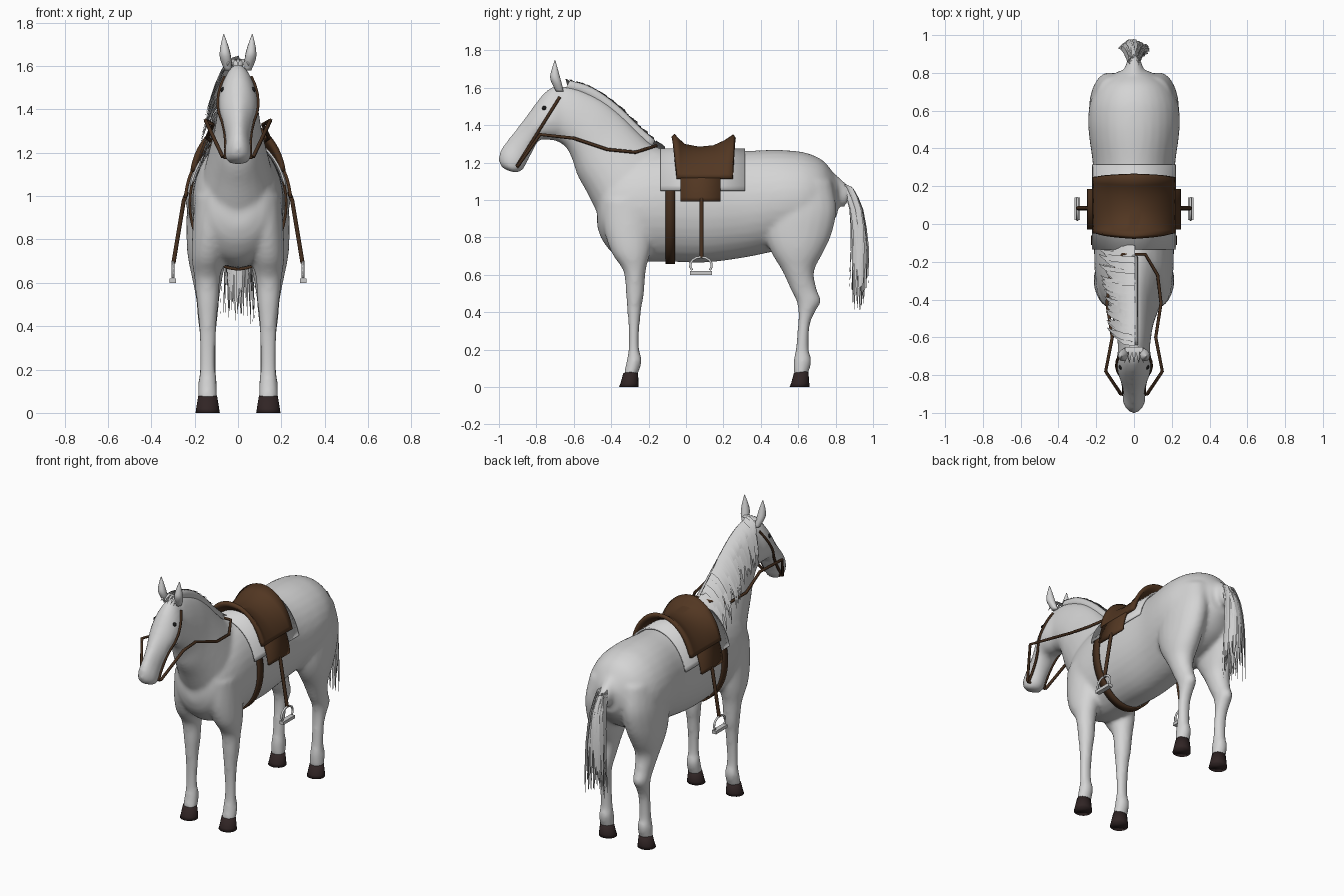
import bpy, math, random
from mathutils import Vector
from mathutils.bvhtree import BVHTree

if "Cube" in bpy.data.objects:
    bpy.data.objects.remove(bpy.data.objects["Cube"])

random.seed(4)


def material(name, rgb):
    m = bpy.data.materials.new(name)
    m.diffuse_color = (*rgb, 1)
    m.use_nodes = True
    m.node_tree.nodes["Principled BSDF"].inputs["Base Color"].default_value = m.diffuse_color
    return m


COAT = material("pale grey coat", (0.66, 0.66, 0.66))
HAIR = material("pale hair", (0.62, 0.62, 0.62))
HOOF = material("dark hoof", (0.03, 0.018, 0.018))
LEATHER = material("brown leather", (0.085, 0.038, 0.016))
STRAP = material("dark strap", (0.06, 0.028, 0.013))
METAL = material("light metal", (0.6, 0.6, 0.6))
BLACK = material("black eye", (0.01, 0.01, 0.01))


def make(name, verts, faces, mat, smooth=True):
    me = bpy.data.meshes.new(name)
    me.from_pydata([tuple(v) for v in verts], [], faces)
    me.materials.append(mat)
    ob = bpy.data.objects.new(name, me)
    bpy.context.collection.objects.link(ob)
    for p in me.polygons:
        p.use_smooth = smooth
    return ob


def spline(rows, n=4):
    """Catmull-Rom interpolation of rows of numbers."""
    out = []
    for i in range(len(rows) - 1):
        a, b, c, d = (rows[max(i - 1, 0)], rows[i], rows[i + 1], rows[min(i + 2, len(rows) - 1)])
        for k in range(n):
            t = k / n
            out.append([q + 0.5 * t * (r - p + t * (2 * p - 5 * q + 4 * r - s + t * (3 * (q - r) + s - p)))
                        for p, q, r, s in zip(a, b, c, d)])
    return out + [list(rows[-1])]


def loft(name, rows, mat=COAT, taper=0.0, seg=24, n=4):
    """Rows: (y, z) of one edge, (y, z) of the opposite edge, centre x, half width."""
    vs, rows = [], spline(rows, n)
    for y1, z1, y2, z2, cx, hw in rows:
        for k in range(seg):
            a = math.tau * k / seg
            s = math.sin(a)
            vs.append((cx + hw * math.cos(a) * (1 - taper * s),
                       (y1 + y2) / 2 + (y1 - y2) / 2 * s, (z1 + z2) / 2 + (z1 - z2) / 2 * s))
    fs = [(i * seg + k, i * seg + (k + 1) % seg, (i + 1) * seg + (k + 1) % seg, (i + 1) * seg + k)
          for i in range(len(rows) - 1) for k in range(seg)]
    fs += [tuple(range(seg))[::-1], tuple(range(len(vs) - seg, len(vs)))]
    return make(name, vs, fs, mat)


def tube(name, pts, r, mat, cyclic=False):
    cu = bpy.data.curves.new(name, 'CURVE')
    cu.dimensions, cu.bevel_depth, cu.bevel_resolution, cu.use_fill_caps = '3D', r, 1, True
    sp = cu.splines.new('POLY')
    sp.points.add(len(pts) - 1)
    for p, q in zip(sp.points, pts):
        p.co = (*q, 1)
    sp.use_cyclic_u = cyclic
    cu.materials.append(mat)
    ob = bpy.data.objects.new(name, cu)
    bpy.context.collection.objects.link(ob)
    return ob


# Body masses: torso, neck, head, tail dock
torso = [(-.475, .86, .99, .06), (-.445, .78, 1.12, .14), (-.37, .70, 1.20, .185), (-.25, .67, 1.25, .208),
         (-.1, .67, 1.268, .212), (.1, .665, 1.265, .217), (.3, .69, 1.262, .217), (.45, .72, 1.268, .236),
         (.55, .74, 1.265, .243), (.65, .76, 1.25, .23), (.74, .82, 1.205, .18), (.81, .92, 1.11, .08)]
parts = [loft("torso", [(y, t, y, b, 0, w) for y, b, t, w in torso], seg=32)]
neck = [(-.02, 1.25, -.40, .80, 0, .17), (-.16, 1.285, -.47, .92, 0, .16), (-.25, 1.36, -.53, 1.04, 0, .135),
        (-.34, 1.45, -.58, 1.13, 0, .112), (-.44, 1.53, -.61, 1.22, 0, .098),
        (-.55, 1.585, -.65, 1.29, 0, .088), (-.63, 1.61, -.73, 1.33, 0, .08)]
parts.append(loft("neck", neck, taper=.2))
head = [(-.60, 1.60, -.60, 1.34, 0, .06), (-.70, 1.61, -.66, 1.32, 0, .085), (-.765, 1.565, -.73, 1.32, 0, .09),
        (-.83, 1.48, -.785, 1.32, 0, .08), (-.89, 1.40, -.82, 1.26, 0, .064), (-.95, 1.325, -.85, 1.20, 0, .056),
        (-.995, 1.26, -.87, 1.165, 0, .06), (-1.0, 1.20, -.90, 1.145, 0, .052), (-.975, 1.165, -.93, 1.15, 0, .02)]
parts.append(loft("head", head, taper=.22))
parts.append(loft("tail_dock", [(.74, 1.19, .74, 1.0, 0, .07), (.83, 1.11, .81, .97, 0, .05),
                                (.89, 1.06, .85, .96, 0, .035)]))

# Legs: height, front edge, back edge, centre x, half width
fore = [(1.0, -.45, -.15, .11, .09), (.85, -.44, -.17, .125, .085), (.72, -.40, -.19, .138, .076),
        (.62, -.335, -.215, .142, .06), (.5, -.322, -.224, .14, .05), (.42, -.315, -.238, .14, .042),
        (.3, -.307, -.25, .14, .037), (.2, -.308, -.25, .14, .037), (.14, -.318, -.235, .14, .043),
        (.06, -.335, -.26, .14, .045)]
hind = [(1.1, .44, .78, .11, .10), (.95, .42, .805, .13, .105), (.82, .42, .78, .138, .10),
        (.72, .455, .735, .142, .09), (.62, .515, .685, .142, .07), (.52, .56, .70, .14, .053),
        (.46, .59, .722, .14, .048), (.40, .60, .69, .14, .042), (.33, .598, .662, .14, .038),
        (.2, .586, .657, .14, .037), (.14, .574, .672, .14, .043), (.06, .575, .65, .14, .044)]
for s in (1, -1):
    for nm, leg, hy in (("fore", fore, -.30), ("hind", hind, .612)):
        parts.append(loft(nm + "_leg", [(f, z, b, z, s * x, w) for z, f, b, x, w in leg], seg=20))
        loft(nm + "_hoof", [(hy - .058, 0, hy + .047, 0, s * .14, .056), (hy - .05, .02, hy + .047, .02, s * .14, .053),
                            (hy - .035, .075, hy + .042, .085, s * .14, .043)], HOOF, seg=16, n=1)

# Fuse the masses into one smooth skin
bpy.ops.object.select_all(action='DESELECT')
for p in parts:
    p.select_set(True)
body = parts[0]
bpy.context.view_layer.objects.active = body
bpy.ops.object.join()
body.name = "body"
rm = body.modifiers.new("fuse", 'REMESH')
rm.mode, rm.voxel_size, rm.use_smooth_shade = 'VOXEL', 0.013, True
sm = body.modifiers.new("soften", 'SMOOTH')
sm.factor, sm.iterations = 0.5, 8
skin = BVHTree.FromObject(body, bpy.context.evaluated_depsgraph_get())


def on_skin(s, y, z, off=0.004):
    """Point on the flank of the body at the given y and z."""
    hit = skin.ray_cast(Vector((s, y, z)), Vector((-s, 0, 0)))[0]
    return (hit.x + s * off if hit else s * .04, y, z)


# Ears, eyes, bridle, reins' bit, stirrups
for s in (1, -1):
    loft("ear", [(-.695, 1.58, -.655, 1.58, s * .045, .016), (-.725, 1.645, -.665, 1.625, s * .057, .026),
                 (-.72, 1.69, -.68, 1.68, s * .062, .02), (-.702, 1.748, -.698, 1.745, s * .066, .002)], seg=12)
    bpy.ops.mesh.primitive_uv_sphere_add(segments=14, ring_count=8, radius=.013,
                                         location=on_skin(s, -.757, 1.49, -.005))
    eye = bpy.context.object
    eye.name = "eye"
    eye.data.materials.append(BLACK)
    bpy.ops.object.shade_smooth()
    cheek = [(-.675 - .23 * i / 9, 1.55 - .37 * i / 9) for i in range(10)]
    tube("cheek_strap", [on_skin(s, y, z) for y, z in cheek], .008, STRAP)
    tube("bit", [(0, -.9, 1.18), (s * .068, -.9, 1.18)], .009, STRAP)
    tube("stirrup_strap", [(s * .235, .083, 1.02), (s * .25, .083, .98), (s * .298, .083, .69)], .011, STRAP)
    ring = [(s * .30, .08 + .058 * math.cos(a), .65 + .045 * math.sin(a)) for a in
            [math.radians(-35 + 25 * k) for k in range(11)]]
    tube("stirrup", ring, .007, METAL)
    bpy.ops.mesh.primitive_cube_add(size=1, location=(s * .30, .08, .61))
    tread = bpy.context.object
    tread.name, tread.scale = "stirrup_tread", (.03, .118, .02)
    tread.data.materials.append(METAL)
half = [(.07, -.9, 1.18), (.15, -.78, 1.35), (.115, -.6, 1.33), (.143, -.42, 1.27), (.125, -.27, 1.255),
        (.06, -.16, 1.29)]
tube("reins", half + [(-x, y, z) for x, y, z in half[::-1]], .009, STRAP)


# Tack wrapped around the barrel; angles from the top of the back
def wrap(name, rows, t0, t1, a, b, mat, thick, n=28):
    """Rows: y at the top, y at the lower edge, extra lift."""
    vs = []
    for y0, y1, lift in rows:
        for k in range(n + 1):
            t = math.radians(t0 + (t1 - t0) * k / n)
            f = abs(t) / math.radians(max(abs(t0), abs(t1)))
            up = lift * (1 - f * f)
            vs.append(((a + up * .6) * math.sin(t), y0 + (y1 - y0) * f, .965 + (b + up) * math.cos(t)))
    w = n + 1
    fs = [(i * w + k, i * w + k + 1, i * w + w + k + 1, i * w + w + k)
          for i in range(len(rows) - 1) for k in range(n)]
    ob = make(name, vs, fs, mat)
    so = ob.modifiers.new("thickness", 'SOLIDIFY')
    so.thickness, so.offset = thick, 0
    bpy.context.view_layer.objects.active = ob
    ob.select_set(True)
    bpy.ops.object.shade_smooth_by_angle()
    ob.select_set(False)
    return ob


bpy.ops.object.select_all(action='DESELECT')
wrap("saddle_pad", [(-.135, -.135, 0), (.09, .09, 0), (.315, .315, 0)], -74, 74, .226, .306, COAT, .01)
seat = [(-.07, -.05, .072), (-.045, -.03, .045), (-.01, 0, .015), (.07, .08, .0), (.15, .16, .008),
        (.21, .22, .035), (.26, .25, .068)]
wrap("saddle_seat", seat, -61, 61, .238, .308, LEATHER, .024)
for s in (1, -1):
    wrap("saddle_flap", [(-.03, -.03, 0), (.08, .08, 0), (.185, .185, 0)], s * 52, s * 85, .243, .31, LEATHER, .014, 8)
wrap("girth", [(-.11, -.11, 0), (-.06, -.06, 0)], 70, 290, .222, .302, STRAP, .012, 40)


# Hair: pointed ribbons along a path
def locks(name, items):
    vs, fs = [], []
    for pts, side, width in items:
        base, pts = len(vs), spline(pts, 2)
        for i, p in enumerate(pts):
            w = Vector(side) * width * (1 - (i / (len(pts) - 1)) ** 2 * .96) / 2
            vs += [Vector(p) - w, Vector(p) + w]
        fs += [(base + 2 * i, base + 2 * i + 1, base + 2 * i + 3, base + 2 * i + 2) for i in range(len(pts) - 1)]
    return make(name, vs, fs, HAIR)


crest = spline([(-.62, 1.625), (-.53, 1.60), (-.44, 1.55), (-.34, 1.47), (-.25, 1.38), (-.14, 1.285)], 7)
mane = []
for i, (y, z) in enumerate(crest):
    for _ in range(2):
        yy, r, f = y + random.uniform(-.01, .01), random.uniform(.75, 1.15), i / len(crest)
        w = (.075 + .05 * f) * r
        mane.append(([(.005, yy, z + .012), (-.055, yy + .005, z - .012), (-w - .02, yy + .02, z - .10 * r),
                      (-w - .055, yy + .045, z - .20 * r)], (0, .85, -.5), .045))
locks("mane", mane)
loft("mane_crest", [(y, z + .015, y - .03, z - .04, 0, .022) for y, z in crest[::3]], HAIR, seg=10, n=2)
locks("forelock", [([(x, -.65, 1.625), (x * 1.2, -.69, 1.632), (x * 1.4, -.735, 1.60)], (1, 0, 0), .022)
                   for x in (-.035, -.018, 0, .018, .035)])

# Tail: locks fanning out from the dock
tail = []
for i in range(46):
    a, r = random.uniform(0, math.tau), math.sqrt(random.random())
    dx, dy, drop = math.cos(a) * r, math.sin(a) * r, random.uniform(-.12, .09)
    tail.append(([(dx * .03, .865 + dy * .03, 1.07 - dy * .02), (dx * .05, .91 + dy * .035, .95),
                  (dx * .07, .93 + dy * .05, .75), (dx * .085, .925 + dy * .055, .53 + drop)],
                 (math.sin(a), -math.cos(a), 0), .04))
locks("tail", tail)
